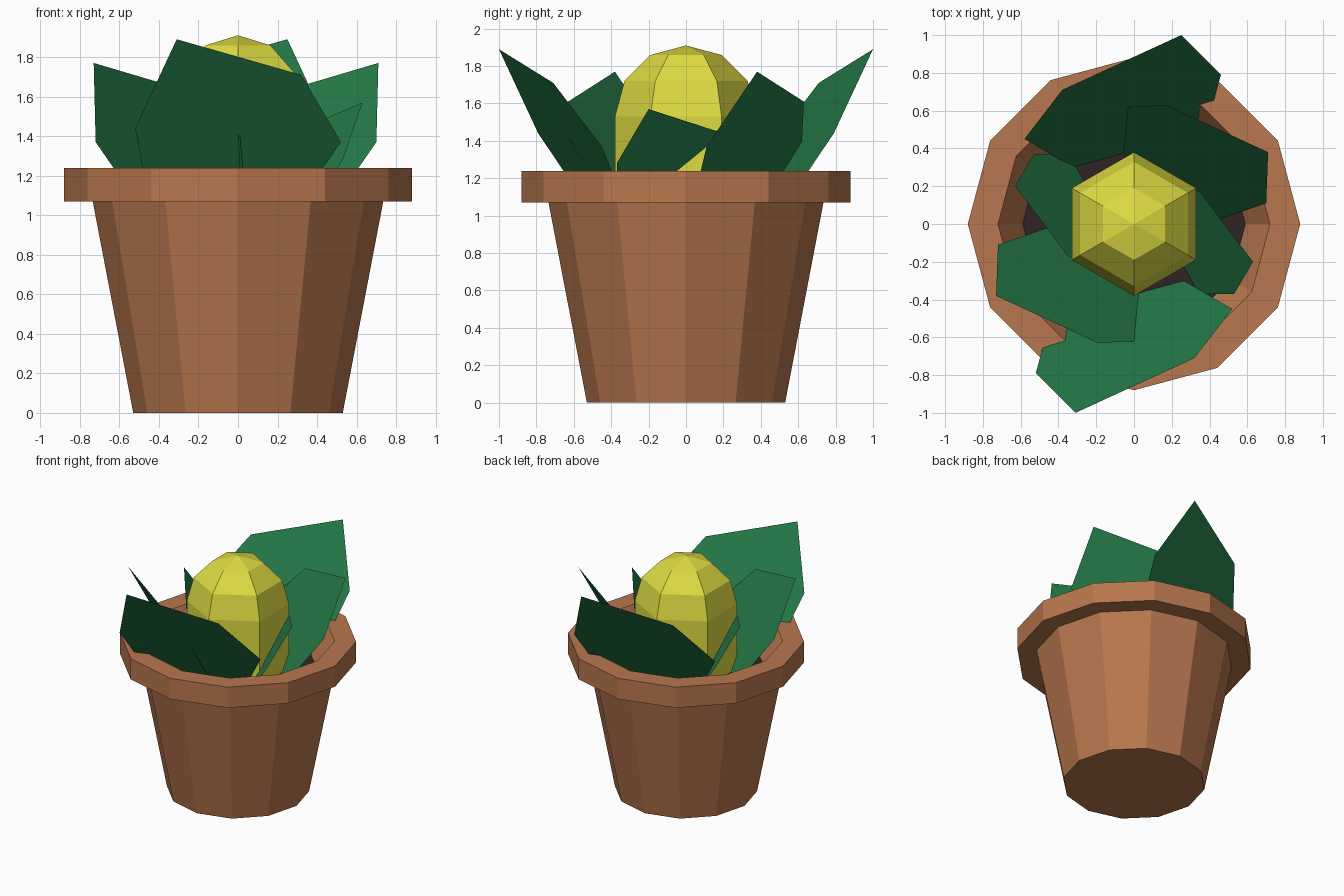
import bpy, bmesh, math

if "Cube" in bpy.data.objects:
    bpy.data.objects.remove(bpy.data.objects["Cube"])


def srgb(r, g, b):
    lin = [(c / 255 / 12.92) if c < 10 else ((c / 255 + 0.055) / 1.055) ** 2.4 for c in (r, g, b)]
    return (*lin, 1)


def material(name, rgb):
    m = bpy.data.materials.new(name)
    m.diffuse_color = srgb(*rgb)
    m.use_nodes = True
    m.node_tree.nodes["Principled BSDF"].inputs["Base Color"].default_value = m.diffuse_color
    return m


TERRACOTTA = material("terracotta", (184, 119, 78))
SOIL = material("dark_soil", (48, 35, 37))
LEAF = material("leaf_green", (37, 122, 71))
BUD = material("yellow", (222, 220, 66))


def add_object(name, verts, faces, mat):
    mesh = bpy.data.meshes.new(name)
    mesh.from_pydata(verts, [], faces)
    mesh.materials.append(mat)
    ob = bpy.data.objects.new(name, mesh)
    bpy.context.collection.objects.link(ob)
    return ob


def lathe(name, profile, sides, mat, phase=0.0):
    """Turn a (radius, z) profile around z; radius 0 makes a pole."""
    verts, rings, faces = [], [], []
    for r, z in profile:
        n = 1 if r == 0 else sides
        rings.append([len(verts) + i % n for i in range(sides)])
        for i in range(n):
            a = phase + 2 * math.pi * i / sides
            verts.append((r * math.cos(a), r * math.sin(a), z))
    for lo, hi in zip(rings, rings[1:]):
        for i in range(sides):
            j = (i + 1) % sides
            faces.append(list(dict.fromkeys((lo[i], lo[j], hi[j], hi[i]))))
    return add_object(name, verts, faces, mat)


# Flower pot with thick rim and hollow top
lathe("pot", [(0, 0), (0.53, 0), (0.735, 1.07), (0.88, 1.07), (0.88, 1.24),
              (0.72, 1.24), (0.59, 1.0)], 12, TERRACOTTA)

# Soil disc inside the pot
lathe("soil", [(0.59, 1.0), (0, 1.0)], 12, SOIL)

# Six-sided column with a domed top
R, ZC = 0.38, 1.53
dome = [(R * math.cos(math.radians(a)), ZC + R * math.sin(math.radians(a))) for a in (0, 30, 60)]
lathe("bud", [(R, 0.98)] + dome + [(0, ZC + R)], 6, BUD, math.pi / 6)

# Flat leaves: tip, right shoulder, right side, base right, base left, left side
leaves = {
    "large_leaf": (-0.03, [(-0.31, -1.0, 1.89), (0.32, -0.71, 1.71), (0.52, -0.45, 1.37),
                           (0.23, -0.28, 0.95), (-0.43, -0.46, 0.95), (-0.52, -0.79, 1.44)]),
    "medium_leaf": (-0.01, [(-0.73, -0.38, 1.77), (-0.19, -0.63, 1.61), (0.01, -0.62, 1.40),
                            (0.05, -0.35, 0.95), (-0.43, -0.01, 0.95), (-0.72, -0.11, 1.37)]),
    "small_leaf": (0.0, [(0.63, -0.20, 1.57), (0.35, 0.17, 1.45), (0.174, 0.25, 1.25),
                         (0.10, 0.0, 0.95), (0.31, -0.37, 0.95), (0.53, -0.37, 1.28)]),
}
# Each leaf is repeated, turned half round
for name, (cx, pts) in leaves.items():
    turned = [(2 * cx - x, -y, z) for x, y, z in pts]
    for side, verts in (("front", pts), ("back", turned)):
        add_object(f"{name}_{side}", verts, [(5, 4, 3, 2, 1, 0)], LEAF)
